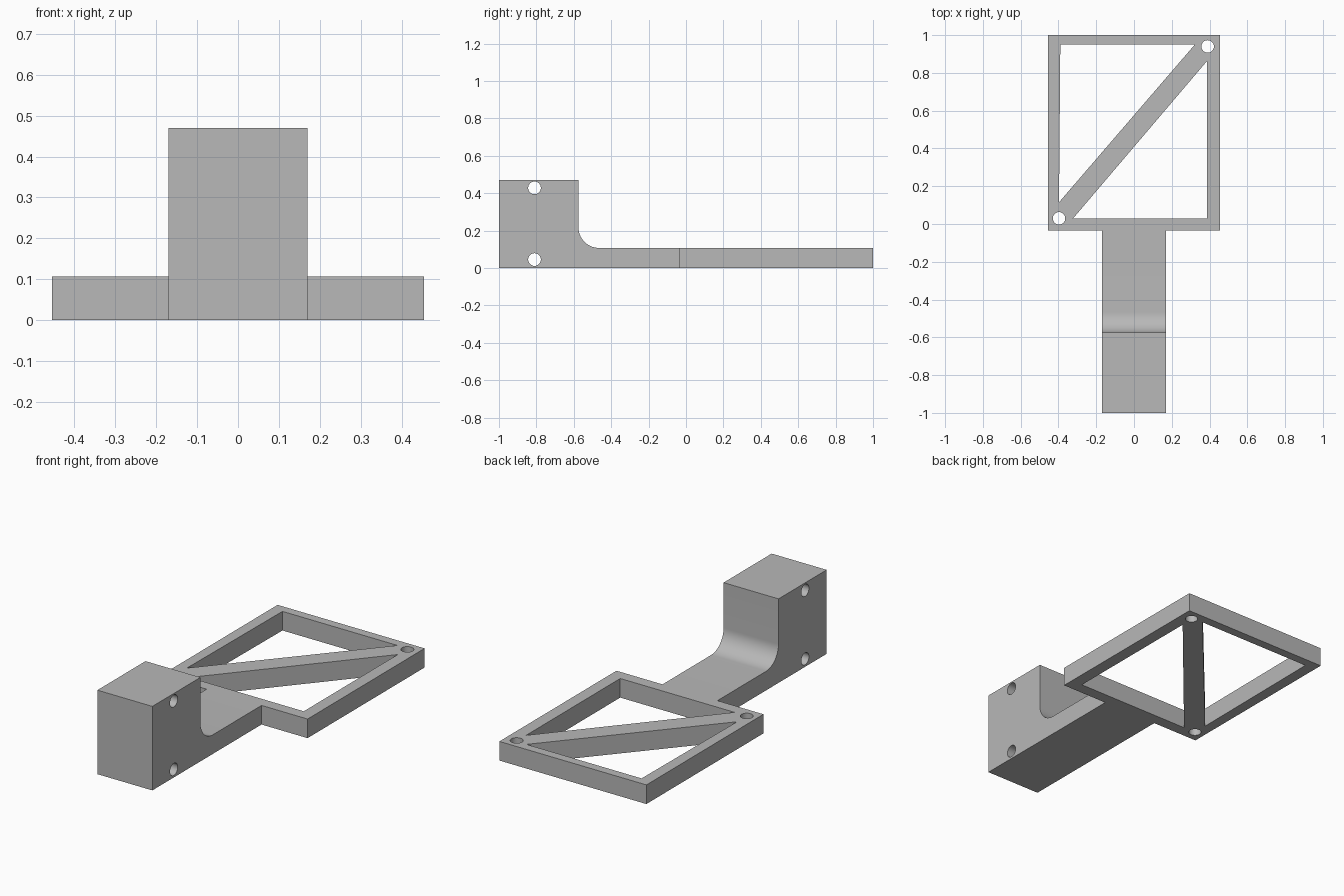
import bpy, bmesh, math
from mathutils import Vector

if "Cube" in bpy.data.objects:
    bpy.data.objects.remove(bpy.data.objects["Cube"])

grey = bpy.data.materials.new("plain grey")
grey.diffuse_color = (0.48, 0.48, 0.48, 1)
grey.use_nodes = True
grey.node_tree.nodes["Principled BSDF"].inputs["Base Color"].default_value = grey.diffuse_color

T = 0.107          # plate thickness
HW = 0.17          # half width of the arm


def prism(name, points, direction):
    """Closed profile extruded along a direction."""
    bm = bmesh.new()
    face = bm.faces.new([bm.verts.new(p) for p in points])
    ext = bmesh.ops.extrude_face_region(bm, geom=[face])
    moved = [v for v in ext["geom"] if isinstance(v, bmesh.types.BMVert)]
    bmesh.ops.translate(bm, verts=moved, vec=Vector(direction))
    bmesh.ops.recalc_face_normals(bm, faces=bm.faces)
    mesh = bpy.data.meshes.new(name)
    bm.to_mesh(mesh)
    bm.free()
    mesh.materials.append(grey)
    obj = bpy.data.objects.new(name, mesh)
    bpy.context.collection.objects.link(obj)
    return obj


def circle(a, b, r, n=32):
    return [(a + r * math.cos(2 * math.pi * i / n),
             b + r * math.sin(2 * math.pi * i / n)) for i in range(n)]


def combine(target, other, operation):
    """Apply a boolean and discard the second object."""
    mod = target.modifiers.new(operation.lower(), 'BOOLEAN')
    mod.operation, mod.solver, mod.object = operation, 'EXACT', other
    bpy.context.view_layer.objects.active = target
    bpy.ops.object.modifier_apply(modifier=mod.name)
    bpy.data.objects.remove(other)


# Square frame plate
outline = [(-0.455, -0.035), (0.455, -0.035), (0.455, 1), (-0.455, 1)]
bracket = prism("bracket", [(x, y, 0) for x, y in outline], (0, 0, T))

# Arm with upright block and rounded inner corner
r = 0.11
profile = [(0.0, 0), (0.0, T)]
for i in range(17):
    a = math.radians(270 - 90 * i / 16)
    profile.append((-0.575 + r + r * math.cos(a), T + r + r * math.sin(a)))
profile += [(-0.575, 0.47), (-1, 0.47), (-1, 0)]
arm = prism("arm", [(-HW, y, z) for y, z in profile], (2 * HW, 0, 0))
combine(bracket, arm, 'UNION')

# Triangular windows that leave the diagonal brace, and frame screw holes
windows = [
    [(-0.39, 0.95), (0.322, 0.95), (-0.397, 0.115)],
    [(0.386, 0.862), (0.386, 0.03), (-0.322, 0.03)],
    circle(0.39, 0.94, 0.033),
    circle(-0.397, 0.03, 0.033),
]
for shape in windows:
    cutter = prism("window_cutter", [(x, y, -0.1) for x, y in shape], (0, 0, 0.4))
    combine(bracket, cutter, 'DIFFERENCE')

# Cross holes through the block
for z in (0.045, 0.428):
    cutter = prism("hole_cutter", [(-0.3, a, b) for a, b in circle(-0.81, z, 0.034)],
                   (0.6, 0, 0))
    combine(bracket, cutter, 'DIFFERENCE')

# Smooth curved walls, keep edges crisp
bpy.ops.object.select_all(action='DESELECT')
bracket.select_set(True)
bpy.context.view_layer.objects.active = bracket
bpy.ops.object.shade_smooth_by_angle(angle=math.radians(30))
